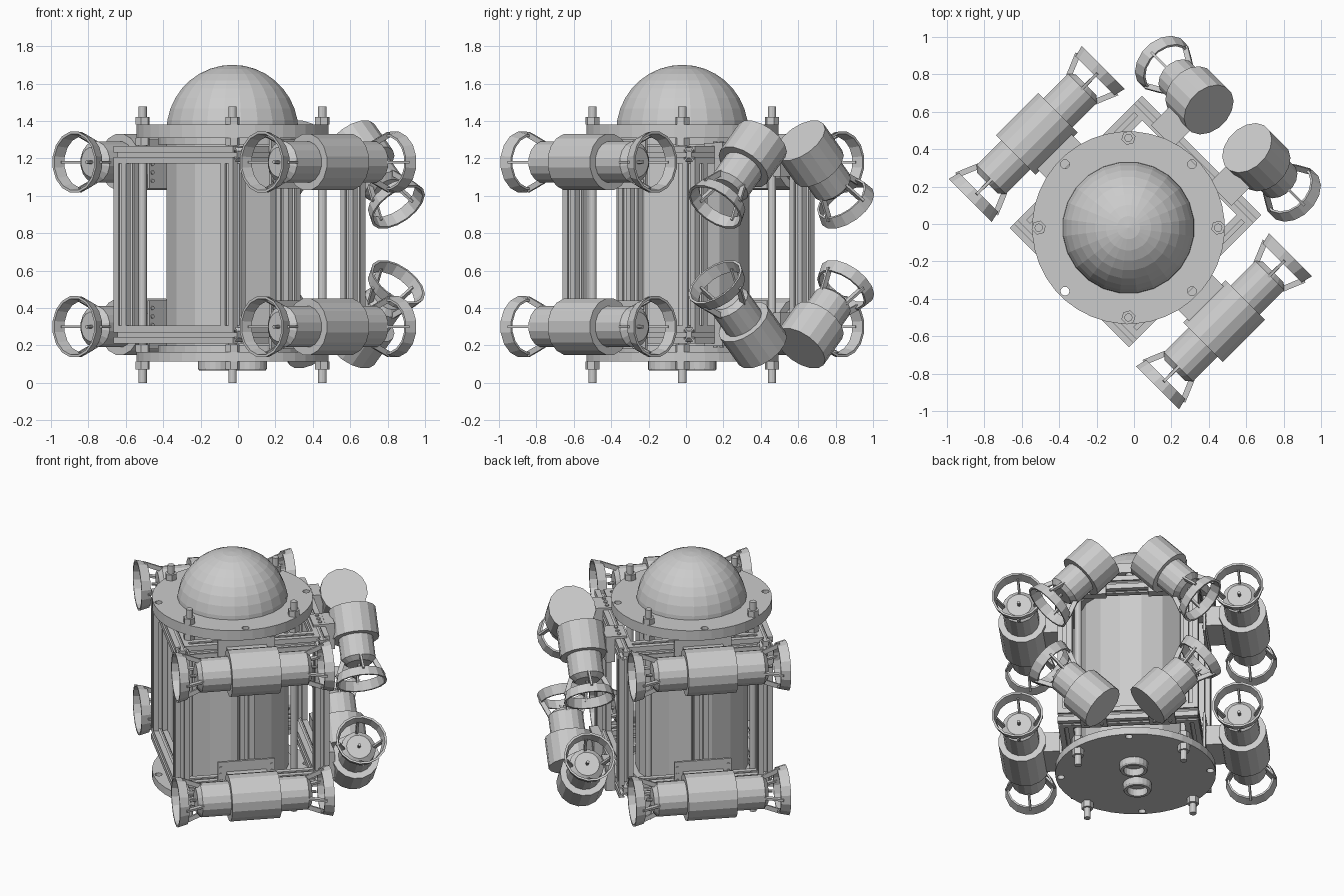
import bpy, bmesh
from math import pi, cos, sin
from mathutils import Matrix, Vector

if "Cube" in bpy.data.objects:
    bpy.data.objects.remove(bpy.data.objects["Cube"])

# Whole vehicle is laid out in (u, v, z), then turned 45 degrees about z
TURN = Matrix.Rotation(pi / 4, 4, 'Z')
CU, CV = -0.035, 0.007          # axis of the pressure hull
MID = 0.74                      # mirror height of the frame
T = Matrix.Translation


def finish(bm, name):
    bmesh.ops.recalc_face_normals(bm, faces=bm.faces[:])
    bm.transform(TURN)
    me = bpy.data.meshes.new(name)
    bm.to_mesh(me)
    bm.free()
    ob = bpy.data.objects.new(name, me)
    bpy.context.collection.objects.link(ob)
    return ob


def revolve(bm, prof, n, M, closed=False):
    """Turn a (radius, height) profile about local z."""
    rings = []
    for r, z in prof:
        if r == 0:
            rings.append([bm.verts.new(M @ Vector((0, 0, z)))] * n)
        else:
            rings.append([bm.verts.new(M @ Vector((r * cos(2 * pi * (i + .5) / n),
                          r * sin(2 * pi * (i + .5) / n), z))) for i in range(n)])
    pairs = list(zip(rings, rings[1:])) + ([(rings[-1], rings[0])] if closed else [])
    for a, b in pairs:
        for i in range(n):
            j = (i + 1) % n
            bm.faces.new(list(dict.fromkeys((a[i], a[j], b[j], b[i]))))


def cyl(bm, r, z0, z1, n, M):
    revolve(bm, [(0, z0), (r, z0), (r, z1), (0, z1)], n, M)


def box(bm, size, M):
    bmesh.ops.create_cube(bm, size=1, matrix=M @ Matrix.Diagonal((*size, 1)))


def aim(loc, d):
    return T(loc) @ Vector(d).to_track_quat('Z', 'Y').to_matrix().to_4x4()


# Slotted aluminium extrusion
H = 0.047
SIDE = [(H, -H), (H, -.012), (.037, -.012), (.037, -.028), (.018, -.012),
        (.018, .012), (.037, .028), (.037, .012), (H, .012)]
SECTION = [(x * c - y * s, x * s + y * c)
           for c, s in ((1, 0), (0, 1), (-1, 0), (0, -1)) for x, y in SIDE]


def extrusion(name, a, b):
    bm = bmesh.new()
    M = aim(a, Vector(b) - Vector(a))
    L = (Vector(b) - Vector(a)).length
    lo, hi = [[bm.verts.new(M @ Vector((x, y, z))) for x, y in SECTION] for z in (0, L)]
    n = len(SECTION)
    for i in range(n):
        j = (i + 1) % n
        bm.faces.new((lo[i], lo[j], hi[j], hi[i]))
    bm.faces.new(lo)
    bm.faces.new(hi)
    finish(bm, name)


U0, U1, V0, V1 = -0.438, 0.469, -0.4, 0.408
for z, lab in ((0.258, "lower"), (1.22, "upper")):
    for u in (U0, U1):
        extrusion(lab + "_cross_rail", (u, V0 - H, z), (u, V1 + H, z))
    for v in (V0, V1):
        extrusion(lab + "_side_rail", (U0 + H, v, z), (U1 - H, v, z))
for u in (U0, -0.02, U1):
    for v in (V0, V1):
        extrusion("frame_post", (u, v, 0.305), (u, v, 1.173))

# Pressure hull, dome
C = T((CU, CV, 0))
bm = bmesh.new()
cyl(bm, 0.36, 0.16, 1.315, 16, C)
finish(bm, "hull_tube")
bm = bmesh.new()
for z0, z1 in ((0.165, 0.2), (1.275, 1.31)):
    cyl(bm, 0.4, z0, z1, 32, C)
finish(bm, "hull_end_collars")
bm = bmesh.new()
revolve(bm, [(0.356 * cos(a * pi / 18), 1.344 + 0.356 * sin(a * pi / 18))
             for a in range(9)] + [(0, 1.7)], 24, C)
finish(bm, "camera_dome")

# End flanges with four screw holes
bm = bmesh.new()
for k in range(4):
    a = k * pi / 2
    cyl(bm, 0.024, 0.0, 1.5, 12, T((CU + .48 * cos(a), CV + .48 * sin(a), 0)))
cutter = finish(bm, "flange_hole_cutter")
cutter.hide_render = True
cutter.hide_viewport = True
for name, z0, z1 in (("lower_flange", .115, .165), ("upper_flange", 1.31, 1.38)):
    bm = bmesh.new()
    cyl(bm, 0.515, z0, z1, 40, C)
    ob = finish(bm, name)
    mod = ob.modifiers.new("holes", 'BOOLEAN')
    mod.operation = 'DIFFERENCE'
    mod.solver = 'EXACT'
    mod.object = cutter

# Tie rods with hex nuts
for k in range(4):
    a = pi / 4 + k * pi / 2
    M = T((CU + .48 * cos(a), CV + .48 * sin(a), 0))
    bm = bmesh.new()
    cyl(bm, 0.022, 0, 1.478, 12, M)
    for z0, z1 in ((.07, .115), (.165, .205), (1.27, 1.31), (1.38, 1.42)):
        cyl(bm, 0.039, z0, z1, 6, M)
    finish(bm, "tie_rod")

# Cable ports underneath
for s in (-1, 1):
    bm = bmesh.new()
    M = T((CU + s * .13, CV, 0))
    revolve(bm, [(.092, .115), (.092, .075), (.085, .065), (.066, .065), (.066, .115)],
            20, M, True)
    finish(bm, "cable_port")


# Thruster: motor body, duct ring, struts and shaft
def thruster_half(bm, M, big, cap):
    revolve(bm, ([(0, 0)] if cap else []) +
            [(.153, 0), (.153, big), (.112, big), (.112, .345), (.08, .372), (0, .372)], 16, M)
    revolve(bm, [(.15, .44), (.166, .503), (.152, .503), (.138, .44)], 16, M, True)
    cyl(bm, 0.01, .37, .41, 8, M)
    p, q = Vector((.098, 0, .34)), Vector((.148, 0, .46))
    for k in range(4):
        R = M @ Matrix.Rotation(k * pi / 2, 4, 'Z')
        box(bm, (.014, .03, (q - p).length), R @ aim((p + q) / 2, q - p))


for z, zs in ((1.18, 1), (0.30, -1)):
    lab = "upper" if zs > 0 else "lower"
    for s in (-1, 1):
        # double-ended side thrusters
        bm = bmesh.new()
        for d in (-1, 1):
            thruster_half(bm, aim((-.027, s * .708, z), (d, 0, 0)), .16, False)
        finish(bm, lab + "_side_thruster")
        # side bracket: plate on the frame, block to the motor, screws
        bm = bmesh.new()
        zc = MID + zs * .43
        vf = V1 + H if s > 0 else V0 - H
        box(bm, (.37, .016, .26), T((-.027, vf + s * .009, zc)))
        box(bm, (.26, .12, .14), T((-.027, vf + s * .07, z)))
        for du in (-.165, .165):
            for dz in (-.09, -.045, 0):
                cyl(bm, .011, -.014, .014, 8,
                    aim((-.027 + du, vf + s * .009, zc + zs * dz), (0, 1, 0)))
        finish(bm, lab + "_side_bracket")
        # slanted rear thrusters
        bm = bmesh.new()
        d = Vector((0, s, -zs)).normalized()
        tip = Vector((.715, .005 + s * .5, MID + zs * .2))
        thruster_half(bm, aim(tip - d * .503, d), .2, True)
        finish(bm, lab + "_rear_thruster")
        # rear bracket with screws
        bm = bmesh.new()
        vb = .005 + s * .22
        zt = MID + zs * .534
        box(bm, (.1, .17, .016), T((.487, vb, zt)))
        box(bm, (.06, .17, .18), T((.546, vb, zt - zs * .08)))
        for k in (-.05, 0, .05):
            cyl(bm, .013, -.016, .016, 8, T((.485, vb + k, zt)))
        finish(bm, lab + "_rear_bracket")
